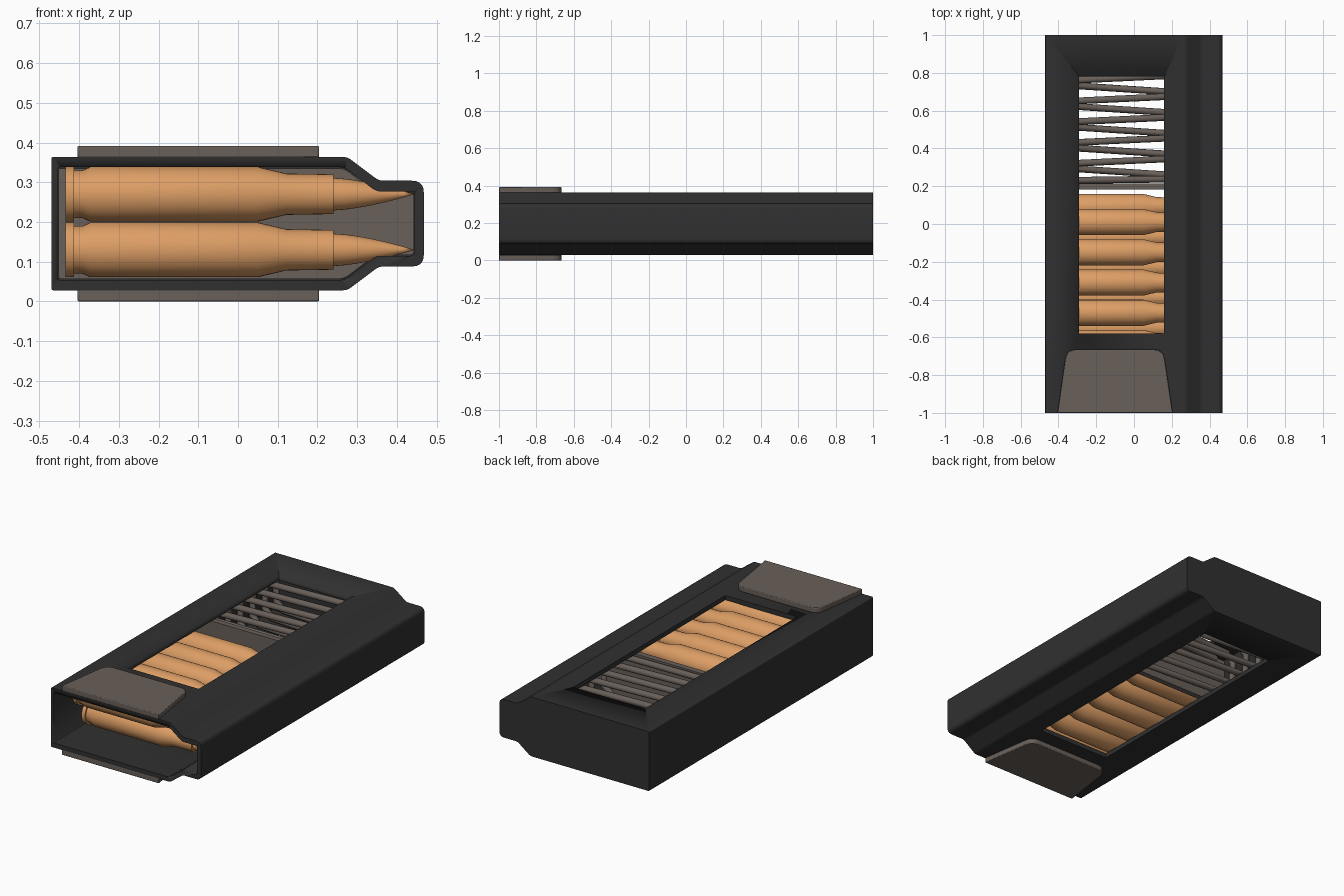
import bpy, bmesh, math
from mathutils import Vector, Matrix

if "Cube" in bpy.data.objects:
    bpy.data.objects.remove(bpy.data.objects["Cube"])


def material(name, rgb):
    m = bpy.data.materials.new(name)
    m.diffuse_color = (*rgb, 1)
    m.use_nodes = True
    m.node_tree.nodes["Principled BSDF"].inputs["Base Color"].default_value = m.diffuse_color
    return m


BLACK = material("dark_polymer", (0.03, 0.03, 0.03))
STEEL = material("warm_grey", (0.14, 0.115, 0.10))
BRASS = material("brass", (0.72, 0.34, 0.13))


def finish(name, bm, mat, smooth=True):
    bmesh.ops.recalc_face_normals(bm, faces=bm.faces)
    me = bpy.data.meshes.new(name)
    bm.to_mesh(me)
    bm.free()
    ob = bpy.data.objects.new(name, me)
    bpy.context.collection.objects.link(ob)
    me.materials.append(mat)
    if smooth:
        bpy.ops.object.select_all(action='DESELECT')
        ob.select_set(True)
        bpy.context.view_layer.objects.active = ob
        bpy.ops.object.shade_smooth_by_angle(angle=math.radians(30))
    return ob


def rounded(points, steps=5):
    """Round the corners of (a, b, radius) points."""
    out = []
    n = len(points)
    for i, (a, b, r) in enumerate(points):
        p = Vector((a, b))
        if r == 0:
            out.append(p)
            continue
        d0 = (Vector(points[i - 1][:2]) - p).normalized() * r
        d1 = (Vector(points[(i + 1) % n][:2]) - p).normalized() * r
        for k in range(steps + 1):
            t = k / steps
            out.append(p + d0 * (1 - t) ** 2 + d1 * t ** 2)
    return out


def prism(name, pts, axis, lo, hi, mat):
    """Extrude an outline along y (outline in xz) or z (outline in xy)."""
    bm = bmesh.new()
    place = (lambda p, h: (p[0], h, p[1])) if axis == 'y' else (lambda p, h: (p[0], p[1], h))
    face = bm.faces.new([bm.verts.new(place(p, lo)) for p in pts])
    ext = bmesh.ops.extrude_face_region(bm, geom=[face])
    move = Vector(place((0, 0), hi - lo))
    bmesh.ops.translate(bm, vec=move, verts=[v for v in ext['geom'] if isinstance(v, bmesh.types.BMVert)])
    return finish(name, bm, mat)


def outline(left, right, half, nose_half, x0, x1, r):
    """Symmetric cross-section with a narrow nose on the right."""
    low = [(left, -half, 0.006), (x0, -half, 0.012), (x1, -nose_half, 0.012), (right, -nose_half, r)]
    both = low + [(a, -b, c) for a, b, c in reversed(low)]
    return [(p.x, p.y + 0.196) for p in rounded(both)]


# Case: hollow shell, open at the front, with a window through top and bottom
case = prism("case", outline(-0.47, 0.468, 0.168, 0.108, 0.275, 0.355, 0.03), 'y', -1, 1, BLACK)
inner = outline(-0.454, 0.445, 0.142, 0.081, 0.268, 0.348, 0.01)
cavity = prism("cavity_cutter", inner, 'y', -1.1, 0.97, BLACK)
window = prism("window_cutter", [(-0.29, -0.58), (0.16, -0.58), (0.16, 0.78), (-0.29, 0.78)],
               'z', -0.1, 0.5, BLACK)
for cutter in (cavity, window):
    mod = case.modifiers.new("cut", 'BOOLEAN')
    mod.operation, mod.solver, mod.object = 'DIFFERENCE', 'EXACT', cutter
    bpy.context.view_layer.objects.active = case
    bpy.ops.object.modifier_apply(modifier=mod.name)
    bpy.data.objects.remove(cutter)

# Grip pads on top and bottom
pad = rounded([(-0.405, -1, 0), (0.205, -1, 0), (0.155, -0.665, 0.05), (-0.357, -0.665, 0.05)])
for name, lo, hi in (("bottom_pad", 0.0, 0.03), ("top_pad", 0.362, 0.392)):
    ob = prism(name, pad, 'z', lo, hi, STEEL)
    bev = ob.modifiers.new("soft_edge", 'BEVEL')
    bev.width, bev.segments, bev.limit_method = 0.004, 2, 'ANGLE'

# Follower plate between the rounds and the spring
prism("follower", outline(-0.452, 0.443, 0.139, 0.079, 0.267, 0.347, 0.01), 'y', 0.183, 0.215, STEEL)

# Rounds: one lathed profile, repeated in two staggered rows
profile = [(-0.435, 0), (-0.435, 0.069), (-0.413, 0.069), (-0.413, 0.060), (-0.392, 0.060),
           (-0.372, 0.069), (0.05, 0.069), (0.122, 0.052), (0.24, 0.050), (0.24, 0.041)]
for k in range(1, 8):
    t = k / 7
    profile.append((0.24 + 0.205 * t, 0.041 * (1 - t ** 1.5)))
bm = bmesh.new()
verts = [bm.verts.new((x, 0, r)) for x, r in profile]
edges = [bm.edges.new(pair) for pair in zip(verts, verts[1:])]
bmesh.ops.spin(bm, geom=verts + edges, cent=(0, 0, 0), axis=(1, 0, 0), angle=math.tau,
               steps=32, use_duplicate=False)
bmesh.ops.remove_doubles(bm, verts=bm.verts, dist=0.0005)
first = finish("round_1", bm, BRASS)
for i in range(12):
    ob = first if i == 0 else first.copy()
    if i:
        ob.name = f"round_{i + 1}"
        bpy.context.collection.objects.link(ob)
    ob.location = (0, -0.79 + 0.08 * i, 0.130 if i % 2 else 0.270)

# Spring: flattened coil, upper and lower runs sloping opposite ways
loop = [(-0.38, 0.315, 0.018), (0.27, 0.315, 0.049), (0.34, 0.265, 0.053), (0.34, 0.125, 0.060),
        (0.27, 0.075, 0.064), (-0.38, 0.075, 0.107), (-0.43, 0.12, 0.112), (-0.43, 0.27, 0.124)]
path = []
for turn in range(7):
    for x, z, dy in loop:
        y = 0.19 + turn * 0.11 + dy
        path.append((x, min(max(y, 0.23), 0.955), z))
curve = bpy.data.curves.new("spring", 'CURVE')
curve.dimensions = '3D'
curve.bevel_depth, curve.bevel_resolution, curve.use_fill_caps = 0.018, 3, True
spline = curve.splines.new('POLY')
spline.points.add(len(path) - 1)
for pt, co in zip(spline.points, path):
    pt.co = (*co, 1)
curve.materials.append(STEEL)
bpy.context.collection.objects.link(bpy.data.objects.new("spring", curve))
